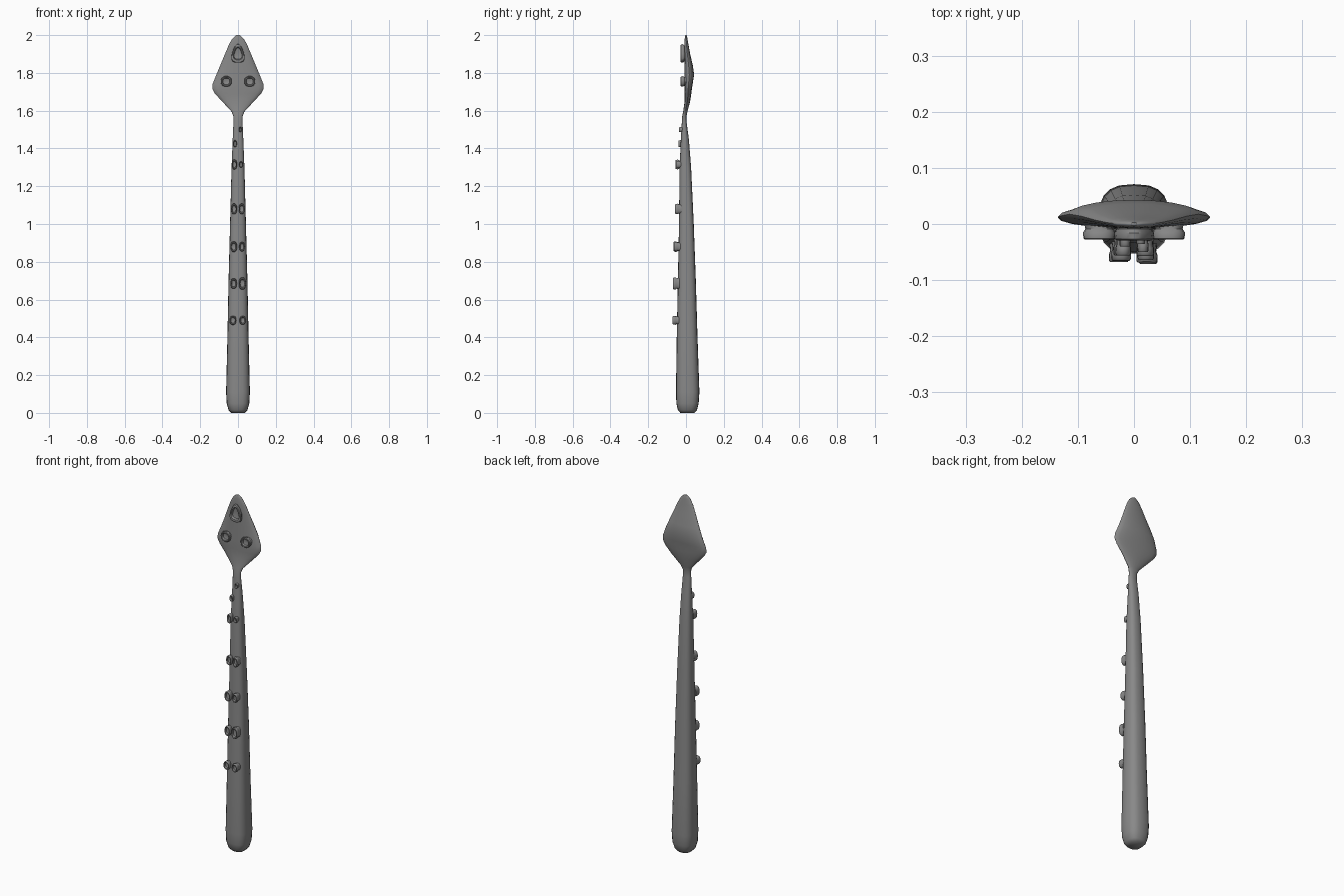
import bpy, bmesh, math

grey = bpy.data.materials.new("slate grey")
grey.diffuse_color = (0.25, 0.25, 0.25, 1)


def finish(bm, name, angle):
    bmesh.ops.recalc_face_normals(bm, faces=bm.faces)
    mesh = bpy.data.meshes.new(name)
    bm.to_mesh(mesh)
    bm.free()
    obj = bpy.data.objects.new(name, mesh)
    bpy.context.collection.objects.link(obj)
    mesh.materials.append(grey)
    bpy.ops.object.select_all(action='DESELECT')
    obj.select_set(True)
    bpy.context.view_layer.objects.active = obj
    bpy.ops.object.shade_smooth_by_angle(angle=math.radians(angle))
    return obj


def loft(bm, rings):
    """Skin a list of closed point rings and cap both ends."""
    loops = [[bm.verts.new(p) for p in ring] for ring in rings]
    for a, b in zip(loops, loops[1:]):
        n = len(a)
        for i in range(n):
            bm.faces.new((a[i], a[(i + 1) % n], b[(i + 1) % n], b[i]))
    bm.faces.new(loops[0])
    bm.faces.new(loops[-1])


def power(v, n):
    return math.copysign(abs(v) ** (2 / n), v)


def section(z, half, front, back, n):
    """Rounded cross-section lying flat at height z."""
    mid, depth = (front + back) / 2, (back - front) / 2
    angles = [math.tau * i / 20 for i in range(20)]
    return [(half * power(math.cos(a), n), mid + depth * power(math.sin(a), n), z)
            for a in angles]


# Stalk and leaf-shaped club: z, half width, front y, back y, squareness
stations = [
    (0.00, 0.036, -0.030, 0.045, 2.6), (0.015, 0.050, -0.043, 0.058, 2.6),
    (0.05, 0.060, -0.051, 0.067, 2.7), (0.11, 0.063, -0.053, 0.071, 2.7),
    (0.40, 0.056, -0.049, 0.061, 2.7), (0.70, 0.050, -0.043, 0.052, 2.7),
    (1.00, 0.042, -0.037, 0.041, 2.7), (1.30, 0.034, -0.034, 0.027, 2.6),
    (1.45, 0.028, -0.027, 0.015, 2.4), (1.54, 0.024, -0.022, 0.003, 2.2),
    (1.57, 0.024, -0.020, 0.002, 2.1), (1.595, 0.034, -0.015, 0.008, 2),
    (1.65, 0.085, -0.007, 0.022, 2), (1.69, 0.122, -0.007, 0.028, 2),
    (1.715, 0.136, -0.008, 0.031, 2), (1.74, 0.135, -0.008, 0.035, 2),
    (1.79, 0.115, -0.008, 0.043, 2), (1.84, 0.094, -0.008, 0.036, 2),
    (1.90, 0.069, -0.008, 0.022, 2), (1.95, 0.048, -0.008, 0.013, 2),
    (1.98, 0.031, -0.007, 0.008, 2), (1.995, 0.016, -0.005, 0.005, 2),
    (2.00, 0.006, -0.003, 0.003, 2),
]
body = bmesh.new()
loft(body, [section(*s) for s in stations])
finish(body, "tentacle_body", 50)


def sucker(name, x, z, rx, rz, base, tip, pointed=0.0):
    """Raised cup facing the front, with a hollow centre."""
    depth = tip - base
    # outline scale, position along the cup
    profile = [(0.95, 0), (0.85, 0.4), (1.0, 0.6), (0.97, 0.92), (0.86, 1),
               (0.70, 0.95), (0.60, 0.65), (0.3, 0.58)]
    rings = []
    for scale, along in profile:
        ring = []
        for i in range(14):
            a = math.tau * i / 14
            c, s = power(math.cos(a), 2.4), power(math.sin(a), 2.4)
            ring.append((x + rx * scale * c * (1 - pointed * (s + 1) / 2),
                         base + depth * along, z + rz * scale * s))
        rings.append(ring)
    bm = bmesh.new()
    loft(bm, rings)
    finish(bm, name, 45)


# Stalk suckers: x, z, half width, half height, outer y
stalk_suckers = [
    (-0.027, 0.49, 0.018, 0.024, -0.068), (0.025, 0.49, 0.017, 0.023, -0.071),
    (-0.023, 0.685, 0.017, 0.028, -0.066), (0.023, 0.685, 0.019, 0.033, -0.069),
    (-0.023, 0.88, 0.018, 0.028, -0.065), (0.021, 0.88, 0.015, 0.025, -0.064),
    (-0.021, 1.08, 0.016, 0.028, -0.056), (0.020, 1.08, 0.016, 0.028, -0.057),
    (-0.019, 1.315, 0.014, 0.026, -0.056), (0.016, 1.315, 0.010, 0.017, -0.050),
    (-0.016, 1.425, 0.010, 0.019, -0.040), (0.012, 1.50, 0.008, 0.014, -0.036),
]
for i, (x, z, rx, rz, tip) in enumerate(stalk_suckers):
    sucker(f"stalk_sucker_{i + 1}", x, z, rx, rz, tip + 0.034, tip)

# Club suckers: a mirrored pair and a large rounded triangle near the tip
for side, label in ((-1, "left"), (1, "right")):
    sucker(f"club_sucker_{label}", side * 0.062, 1.755, 0.029, 0.028, 0.004, -0.028)
sucker("club_sucker_top", 0, 1.903, 0.046, 0.05, 0.004, -0.029, 0.6)
